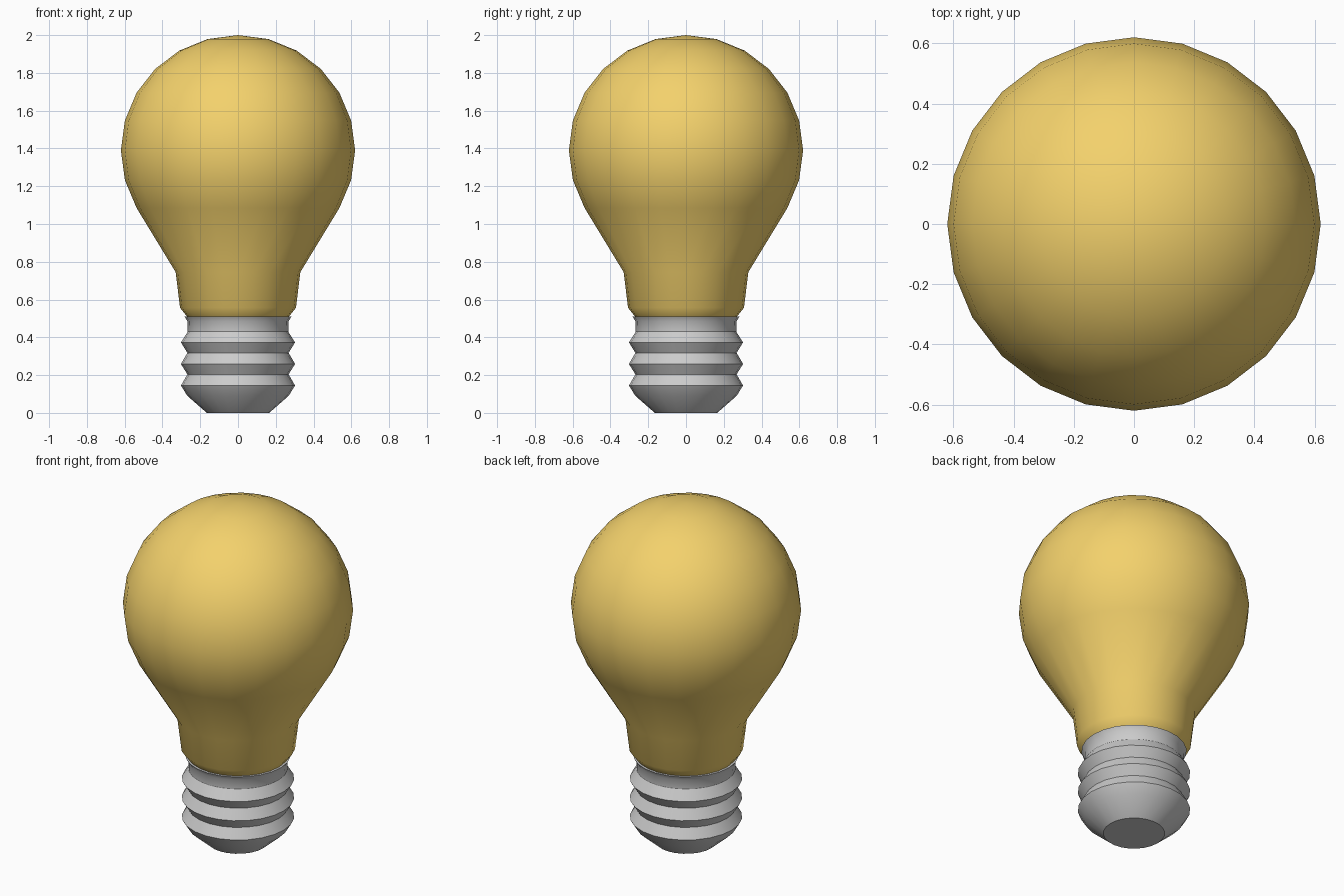
import bpy, bmesh
from math import sin, cos, radians, pi

if "Cube" in bpy.data.objects:
    bpy.data.objects.remove(bpy.data.objects["Cube"])

SIDES = 24


def lathe(name, profile, smooth_angle):
    """Revolve (radius, z) points, listed bottom to top, around the z axis."""
    bm = bmesh.new()
    rings = []
    for r, z in profile:
        if r == 0:
            rings.append([bm.verts.new((0, 0, z))] * SIDES)
        else:
            rings.append([bm.verts.new((r * cos(2 * pi * i / SIDES), r * sin(2 * pi * i / SIDES), z))
                          for i in range(SIDES)])
    for low, high in zip(rings, rings[1:]):
        for i in range(SIDES):
            j = (i + 1) % SIDES
            corners = dict.fromkeys((low[i], low[j], high[j], high[i]))
            bm.faces.new(list(corners))
    # close flat ends
    if profile[0][0] > 0:
        bm.faces.new(rings[0][::-1])
    if profile[-1][0] > 0:
        bm.faces.new(rings[-1])
    mesh = bpy.data.meshes.new(name)
    bm.to_mesh(mesh)
    bm.free()
    obj = bpy.data.objects.new(name, mesh)
    bpy.context.collection.objects.link(obj)
    bpy.ops.object.select_all(action='DESELECT')
    obj.select_set(True)
    bpy.context.view_layer.objects.active = obj
    bpy.ops.object.shade_smooth_by_angle(angle=radians(smooth_angle))
    return obj


# Glass: tapered neck running into a slightly flattened sphere
neck = [(0.27, 0.51), (0.307, 0.557), (0.33, 0.745)]
dome = [(0.62 * cos(radians(a)), 1.39 + 0.61 * sin(radians(a))) for a in range(-30, 90, 15)]
glass = lathe("glass_bulb", neck + dome + [(0, 2.0)], 50)
yellow = bpy.data.materials.new("warm_yellow")
yellow.diffuse_color = (0.9, 0.64, 0.15, 1)
yellow.use_nodes = True
yellow.node_tree.nodes["Principled BSDF"].inputs["Base Color"].default_value = yellow.diffuse_color
glass.data.materials.append(yellow)

# Screw base: tapered foot, three thread ridges, collar with a small lip
base = [(0.165, 0)]
for k in range(3):
    z = 0.09 + 0.114 * k
    base += [(0.268, z), (0.302, z + 0.055)]
base += [(0.266, 0.43), (0.268, 0.485), (0.283, 0.51)]
lathe("screw_base", base, 30)
